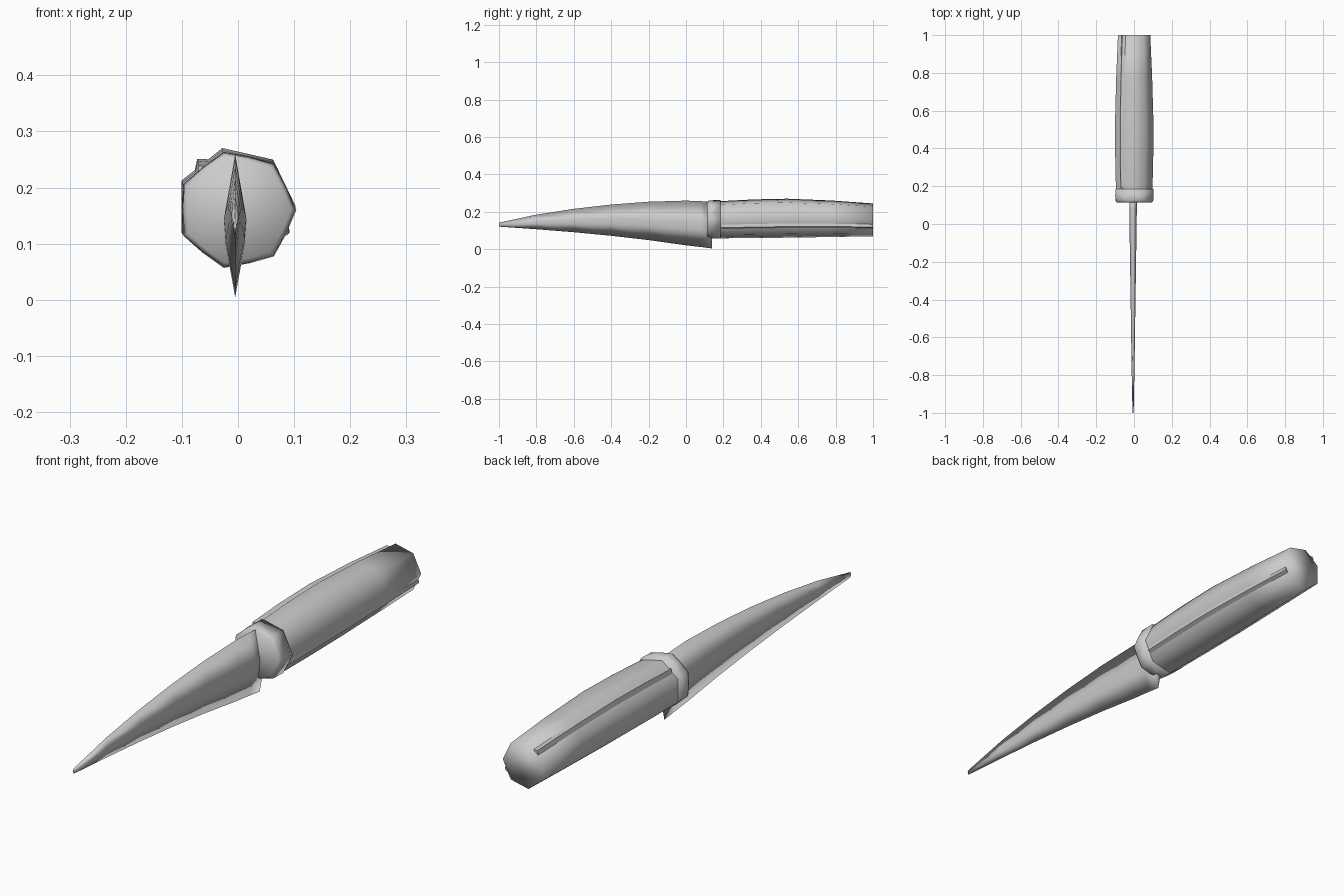
import bpy, math

if "Cube" in bpy.data.objects:
    bpy.data.objects.remove(bpy.data.objects["Cube"])


def loft(name, rings, smooth=True):
    """Skin a list of equal-length point rings and cap both ends."""
    n = len(rings[0])
    verts = [p for ring in rings for p in ring]
    faces = [list(range(n)), [(len(rings) - 1) * n + i for i in reversed(range(n))]]
    for k in range(len(rings) - 1):
        for i in range(n):
            a, b = k * n + i, k * n + (i + 1) % n
            faces.append([a, a + n, b + n, b])
    mesh = bpy.data.meshes.new(name)
    mesh.from_pydata(verts, [], faces)
    obj = bpy.data.objects.new(name, mesh)
    bpy.context.collection.objects.link(obj)
    bpy.context.view_layer.objects.active = obj
    obj.select_set(True)
    bpy.ops.object.mode_set(mode='EDIT')
    bpy.ops.mesh.select_all(action='SELECT')
    bpy.ops.mesh.normals_make_consistent(inside=False)
    bpy.ops.object.mode_set(mode='OBJECT')
    if smooth:
        bpy.ops.object.shade_smooth()
    obj.select_set(False)
    return obj


def seven(y, r, cz, cx=-0.004):
    return [(cx + r * math.cos(i * math.tau / 7), y, cz + r * math.sin(i * math.tau / 7))
            for i in range(7)]


# Handle: swelling seven-sided grip: (y, radius, centre height)
grip = [(0.14, 0.100, 0.157), (0.19, 0.102, 0.158), (0.36, 0.106, 0.163),
        (0.54, 0.107, 0.166), (0.78, 0.100, 0.163), (1.0, 0.090, 0.157)]
loft("handle", [seven(*g) for g in grip])


# Thin ridges where the grip panels overlap
def ridge(name, angle, reach):
    rings = []
    for y, r, cz in grip[1:]:
        ring = []
        for da, k in ((-15, 0.86), (0, reach), (17, 0.86)):
            a = math.radians(angle + da)
            ring.append((-0.004 + r * k * math.cos(a), y, cz + r * k * math.sin(a)))
        rings.append(ring)
    loft(name, rings, smooth=False)


ridge("upper_ridge", 129, 1.02)
ridge("side_ridge", -25, 0.99)

# Collar: short cap with a notched rear edge
def collar_ring(y, r, notch=0.0):
    ring = []
    for i in range(14):
        a = i * math.tau / 14
        k = r * (math.cos(math.pi / 7) + 0.02 if i % 2 else 1)
        ring.append((-0.002 + k * math.cos(a), y + (notch if i % 2 else 0),
                     0.160 + k * math.sin(a)))
    return ring


loft("collar", [collar_ring(0.113, 0.097), collar_ring(0.125, 0.104),
                collar_ring(0.185, 0.106, -0.035)])

# Blade: diamond section swept from tip to heel: (y, spine, edge, half thickness)
blade = [(-1.0, 0.142, 0.121, 0.003), (-0.8, 0.185, 0.107, 0.007),
         (-0.6, 0.216, 0.091, 0.010), (-0.4, 0.239, 0.072, 0.013),
         (-0.2, 0.254, 0.049, 0.016), (0.0, 0.260, 0.021, 0.019),
         (0.08, 0.257, 0.012, 0.020), (0.14, 0.252, 0.004, 0.020)]
rings = []
for y, top, low, w in blade:
    mid = low + (top - low) * 0.54
    bev = low + (top - low) * 0.38
    rings.append([(-0.005, y, top), (-0.005 + w, y, mid), (-0.005 + w * 0.85, y, bev),
                  (-0.005, y, low), (-0.005 - w * 0.85, y, bev), (-0.005 - w, y, mid)])
loft("blade", rings)
